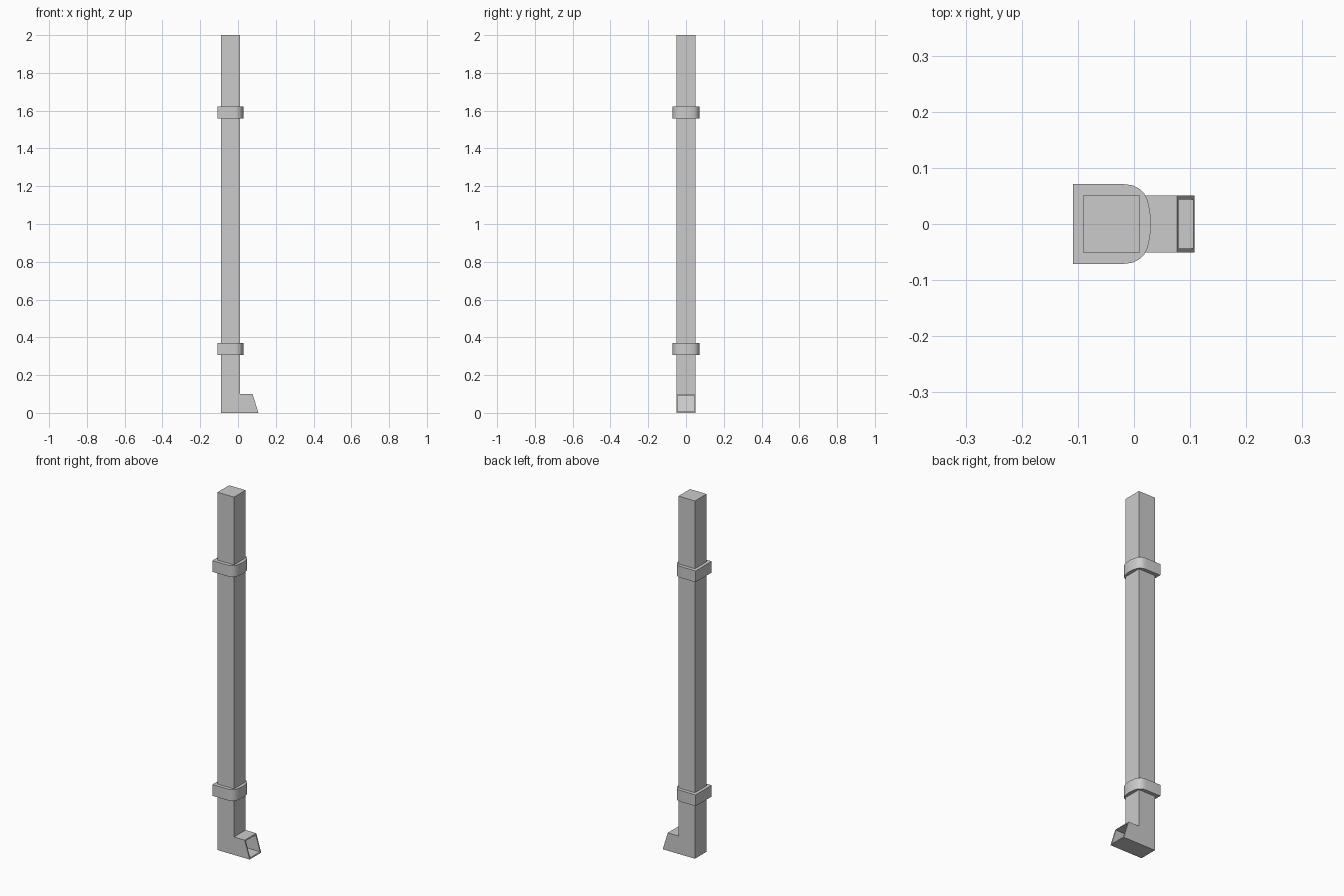
import bpy, bmesh
from mathutils import Vector

if "Cube" in bpy.data.objects:
    bpy.data.objects.remove(bpy.data.objects["Cube"])


def prism(bm, points, step):
    """Extrude a closed outline along step and return the mesh."""
    base = bm.faces.new([bm.verts.new(p) for p in points])
    ext = bmesh.ops.extrude_face_region(bm, geom=[base], use_keep_orig=True)
    verts = [g for g in ext["geom"] if isinstance(g, bmesh.types.BMVert)]
    bmesh.ops.translate(bm, verts=verts, vec=step)
    bmesh.ops.recalc_face_normals(bm, faces=bm.faces)


def finish(bm, name):
    mesh = bpy.data.meshes.new(name)
    bm.to_mesh(mesh)
    bm.free()
    obj = bpy.data.objects.new(name, mesh)
    bpy.context.collection.objects.link(obj)
    return obj


# Square downpipe with outlet shoe, as one L-shaped side profile
bm = bmesh.new()
profile = [(-0.091, 0), (0.108, 0), (0.077, 0.1), (0.011, 0.1), (0.011, 2), (-0.091, 2)]
prism(bm, [(x, -0.051, z) for x, z in profile], (0, 0.102, 0))

# Hollow outlet in the slanted mouth
mouth = next(f for f in bm.faces if f.normal.x > 0.5 and f.normal.z > 0.1)
bmesh.ops.inset_region(bm, faces=[mouth], thickness=0.01)
ext = bmesh.ops.extrude_face_region(bm, geom=[mouth])
bmesh.ops.delete(bm, geom=[mouth], context='FACES_ONLY') if mouth.is_valid else None
inner = [g for g in ext["geom"] if isinstance(g, bmesh.types.BMVert)]
bmesh.ops.translate(bm, verts=inner, vec=Vector((-0.08, 0, 0)))
bmesh.ops.recalc_face_normals(bm, faces=bm.faces)
finish(bm, "downpipe")

# Wall brackets with a rounded front
half = [(-0.109, 0.071), (-0.018, 0.071), (-0.003, 0.069), (0.008, 0.064),
        (0.018, 0.055), (0.024, 0.043), (0.028, 0.026), (0.030, 0.009)]
outline = half + [(x, -y) for x, y in reversed(half)]
for name, z in (("lower_bracket", 0.306), ("upper_bracket", 1.558)):
    bm = bmesh.new()
    prism(bm, [(x, y, z) for x, y in outline], (0, 0, 0.063))
    obj = finish(bm, name)
    bpy.ops.object.select_all(action='DESELECT')
    obj.select_set(True)
    bpy.context.view_layer.objects.active = obj
    bpy.ops.object.shade_smooth_by_angle(angle=0.6)
